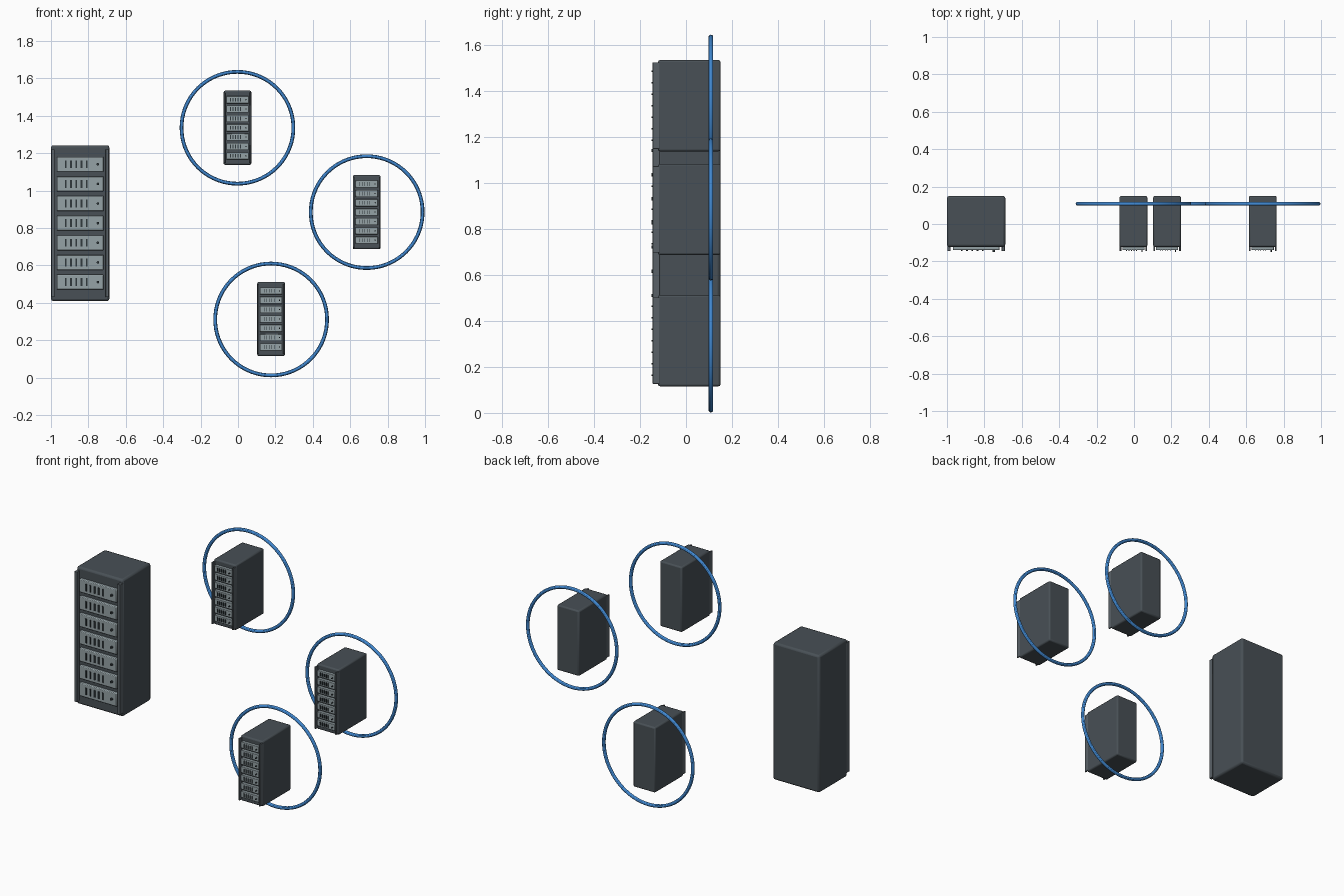
import bpy

if "Cube" in bpy.data.objects:
    bpy.data.objects.remove(bpy.data.objects["Cube"])


def material(name, rgb):
    m = bpy.data.materials.new(name)
    m.diffuse_color = (*rgb, 1)
    m.use_nodes = True
    m.node_tree.nodes["Principled BSDF"].inputs["Base Color"].default_value = m.diffuse_color
    return m


DARK = material("dark_slate", (0.065, 0.08, 0.092))
RAIL = material("rail_grey", (0.10, 0.12, 0.135))
LIGHT = material("panel_grey", (0.30, 0.36, 0.38))
BLACK = material("slot_dark", (0.03, 0.04, 0.045))
BLUE = material("ring_blue", (0.05, 0.24, 0.62))


def box(name, cx, cz, w, h, y0, y1, mat, bevel=0.0):
    bpy.ops.mesh.primitive_cube_add(size=1, location=(cx, (y0 + y1) / 2, cz))
    o = bpy.context.object
    o.name = name
    o.scale = (w, y1 - y0, h)
    bpy.ops.object.transform_apply(location=False, rotation=False, scale=True)
    o.data.materials.append(mat)
    if bevel:
        b = o.modifiers.new("bevel", 'BEVEL')
        b.width = bevel
        b.segments = 2
        bpy.ops.object.shade_smooth_by_angle()
    return o


def rack(name, cx, cz, s):
    # cabinet, full depth whatever the front scale
    box(name + "_cabinet", cx, cz, 0.312 * s, 0.833 * s, -0.122, 0.15, DARK, 0.012 * s ** 0.5)
    # side mounting rails
    for side in (-1, 1):
        box(name + "_rail", cx + side * 0.145 * s, cz, 0.018 * s, 0.79 * s,
            -0.145, -0.115, RAIL, 0.002)
    # seven server units with slots and an indicator
    for i in range(7):
        z = cz + (i - 3) * 0.105 * s
        box(name + "_unit", cx, z, 0.25 * s, 0.08 * s, -0.139, -0.115, LIGHT, 0.004 * s)
        for k in range(5):
            box(name + "_slot", cx + (-0.077 + 0.028 * k) * s, z, 0.009 * s, 0.042 * s,
                -0.144, -0.135, BLACK)
        bpy.ops.mesh.primitive_cylinder_add(vertices=12, radius=0.007 * s, depth=0.015,
                                            location=(cx + 0.095 * s, -0.1425, z),
                                            rotation=(1.5707963, 0, 0))
        led = bpy.context.object
        led.name = name + "_indicator"
        led.data.materials.append(BLACK)
        bpy.ops.object.shade_smooth_by_angle()


# large main rack
rack("main_rack", -0.844, 0.826, 1.0)

# three small racks, each inside a ring
for n, (x, z) in enumerate([(-0.003, 1.336), (0.688, 0.885), (0.177, 0.314)], 1):
    rack(f"node_{n}", x, z, 0.476)
    bpy.ops.mesh.primitive_torus_add(major_segments=72, minor_segments=12,
                                     major_radius=0.299, minor_radius=0.010,
                                     location=(x, 0.108, z if n < 3 else 0.311),
                                     rotation=(1.5707963, 0, 0))
    ring = bpy.context.object
    ring.name = f"node_{n}_ring"
    ring.data.materials.append(BLUE)
    bpy.ops.object.shade_smooth_by_angle()
